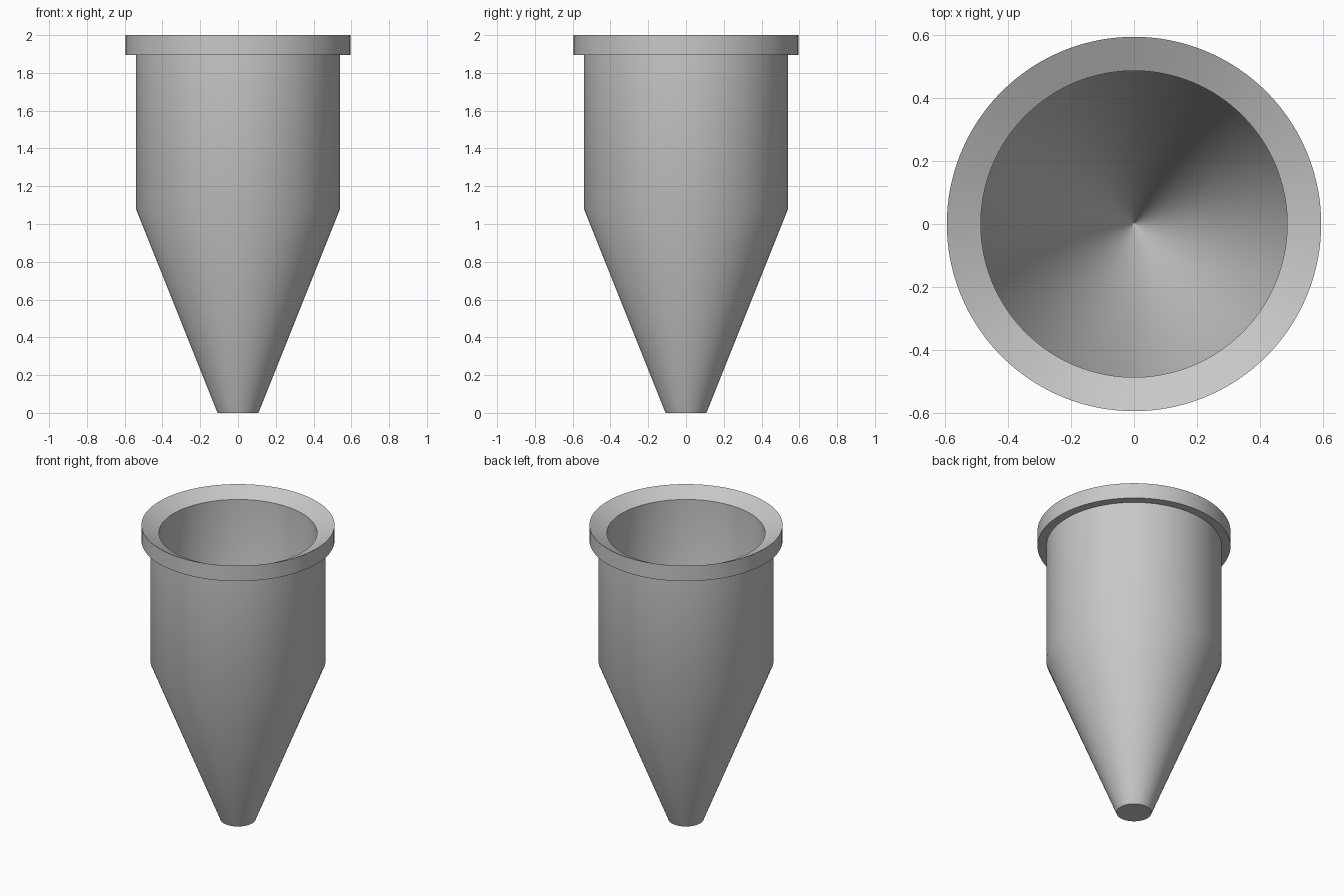
import bpy, bmesh, math

if "Cube" in bpy.data.objects:
    bpy.data.objects.remove(bpy.data.objects["Cube"], do_unlink=True)

SEGMENTS = 128

# Plain grey material
grey = bpy.data.materials.new("grey")
grey.use_nodes = True
colour = (0.58, 0.58, 0.58, 1)
grey.diffuse_color = colour
grey.node_tree.nodes["Principled BSDF"].inputs["Base Color"].default_value = colour


def lathe(name, profile):
    """Revolve a (radius, height) profile about the z axis."""
    bm = bmesh.new()
    verts = [bm.verts.new((r, 0, z)) for r, z in profile]
    edges = [bm.edges.new(pair) for pair in zip(verts, verts[1:])]
    bmesh.ops.spin(bm, geom=verts + edges, cent=(0, 0, 0), axis=(0, 0, 1),
                   angle=math.tau, steps=SEGMENTS, use_duplicate=False)
    bmesh.ops.remove_doubles(bm, verts=bm.verts, dist=0.0001)
    bmesh.ops.recalc_face_normals(bm, faces=bm.faces)
    mesh = bpy.data.meshes.new(name)
    bm.to_mesh(mesh)
    bm.free()
    mesh.materials.append(grey)
    obj = bpy.data.objects.new(name, mesh)
    bpy.context.collection.objects.link(obj)
    bpy.ops.object.select_all(action="DESELECT")
    obj.select_set(True)
    bpy.context.view_layer.objects.active = obj
    bpy.ops.object.shade_smooth_by_angle(angle=math.radians(30))
    return obj


# Closed vessel: flat tip, tapered body, straight wall, flange, sloped rim,
# straight bore and conical bottom
lathe("tapered_vessel", [
    (0, 0), (0.108, 0),
    (0.54, 1.08), (0.54, 1.895),
    (0.595, 1.895), (0.595, 2.0),
    (0.487, 1.946),
    (0.487, 1.08),
    (0.006, 0.063), (0, 0.05),
])
